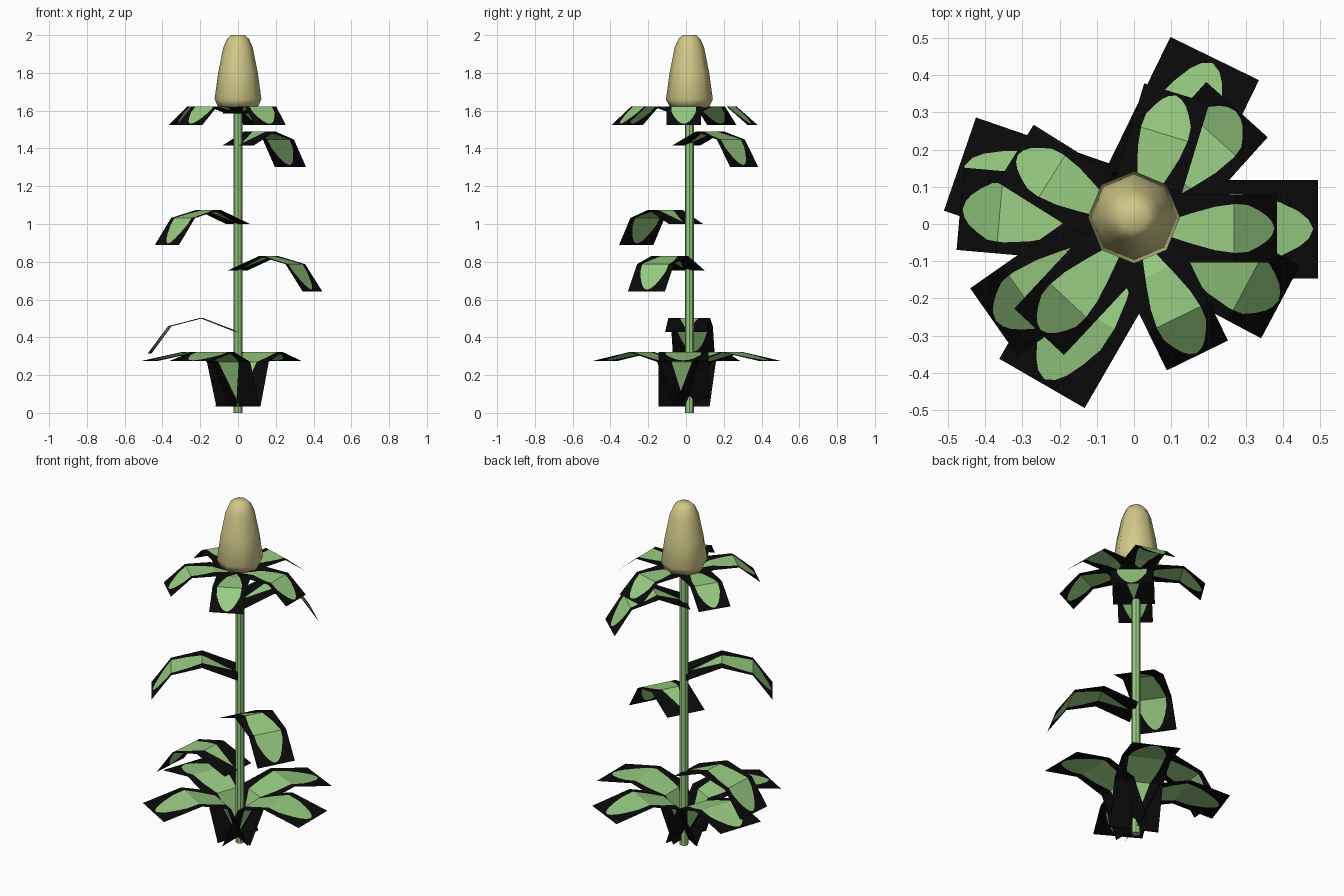
import bpy, bmesh, math
from mathutils import Vector

if "Cube" in bpy.data.objects:
    bpy.data.objects.remove(bpy.data.objects["Cube"])


def material(name, rgb):
    m = bpy.data.materials.new(name)
    m.diffuse_color = (*rgb, 1)
    m.use_nodes = True
    m.node_tree.nodes["Principled BSDF"].inputs["Base Color"].default_value = m.diffuse_color
    return m


GREEN = material("leaf green", (0.314, 0.604, 0.223))
BLACK = material("black border", (0.003, 0.003, 0.003))
CREAM = material("bud cream", (0.64, 0.58, 0.25))


def finish(name, bm, mats):
    me = bpy.data.meshes.new(name)
    bm.to_mesh(me)
    bm.free()
    for m in mats:
        me.materials.append(m)
    ob = bpy.data.objects.new(name, me)
    bpy.context.collection.objects.link(ob)
    return ob


def lathe(name, profile, sides, centre, mat, smooth):
    bm = bmesh.new()
    rings = []
    for r, z in profile:
        rings.append([bm.verts.new((centre[0] + r * math.cos(2 * math.pi * i / sides),
                                    centre[1] + r * math.sin(2 * math.pi * i / sides), z))
                      for i in range(sides)])
    for a, b in zip(rings, rings[1:]):
        for i in range(sides):
            j = (i + 1) % sides
            bm.faces.new((a[i], a[j], b[j], b[i]))
    bm.faces.new(rings[0][::-1])
    bm.faces.new(rings[-1])
    for f in bm.faces:
        f.smooth = smooth
    return finish(name, bm, [mat])


# Painted leaf outline: (fraction of length, fraction of card half width)
OUTLINE = [(0, 0), (0.06, 0), (0.2, 0.2), (0.38, 0.46), (0.52, 0.64), (0.65, 0.72),
           (0.76, 0.69), (0.85, 0.53), (0.92, 0.36), (0.96, 0.2), (0.98, 0), (1, 0)]


def sample(pts, t):
    for (t0, a), (t1, b) in zip(pts, pts[1:]):
        if t <= t1 + 1e-9:
            return a + (b - a) * (t - t0) / (t1 - t0)
    return pts[-1][1]


def leaf(name, path, width, angle, z=0.0, centre=(0, 0)):
    """Bent black card along path (r, z) with a green leaf cut into it."""
    pts = [Vector(p) for p in path]
    dist = [0.0]
    for a, b in zip(pts, pts[1:]):
        dist.append(dist[-1] + (b - a).length)
    folds = [(d / dist[-1], p) for d, p in zip(dist, pts)]
    stations = sorted({round(t, 4) for t, _ in folds} | {t for t, _ in OUTLINE})
    c, s = math.cos(math.radians(angle)), math.sin(math.radians(angle))
    bm = bmesh.new()
    rows = []
    for t in stations:
        p = sample(folds, t)
        g = sample(OUTLINE, t)
        rows.append([bm.verts.new((centre[0] + p.x * c - k * s * width / 2,
                                   centre[1] + p.x * s + k * c * width / 2, z + p.y))
                     for k in (-1, -g, g, 1)])
    for a, b in zip(rows, rows[1:]):
        for i in range(3):
            if i == 1 and (a[1].co - a[2].co).length + (b[1].co - b[2].co).length < 1e-5:
                continue
            f = bm.faces.new((a[i], b[i], b[i + 1], a[i + 1]))
            f.material_index = 0 if i == 1 else 1
    bmesh.ops.remove_doubles(bm, verts=bm.verts, dist=1e-5)
    return finish(name, bm, [GREEN, BLACK])


# Stem and bud
lathe("stem", [(0.024, 0), (0.024, 1.64)], 8, (0, 0.018), GREEN, False)
lathe("bud", [(0.105, 1.62), (0.124, 1.66), (0.105, 1.80), (0.078, 1.935),
              (0.058, 1.98), (0.036, 2.0)], 8, (0, 0.018), CREAM, True)

# Rosette of leaves at the foot
BASE = [(0, 0.035), (0.1, 0.27), (0.27, 0.322), (0.495, 0.275)]
for n, a in enumerate((0, 64, 161, 240)):
    leaf(f"base_leaf_{n + 1}", BASE, 0.265, a, 0, (0, -0.014 if a == 0 else 0))

# Ring of leaves under the bud
CALYX = [(0, 1.585), (0.13, 1.62), (0.265, 1.622), (0.38, 1.525)]
for n, a in enumerate((0, 73, 148, 227, 296)):
    leaf(f"bud_leaf_{n + 1}", CALYX, 0.183, a, 0, (0.004, -0.012))

# Single leaves climbing the stem
STEM = [(0, 0), (0.19, 0.075), (0.355, 0.032), (0.46, -0.112)]
for n, (a, z, size) in enumerate(((175, 0.427, 1.02), (332, 0.755, 0.97),
                                  (215, 1.0, 1.0), (48, 1.415, 0.9))):
    leaf(f"stem_leaf_{n + 1}", [(r * size, h) for r, h in STEM], 0.222, a, z)
